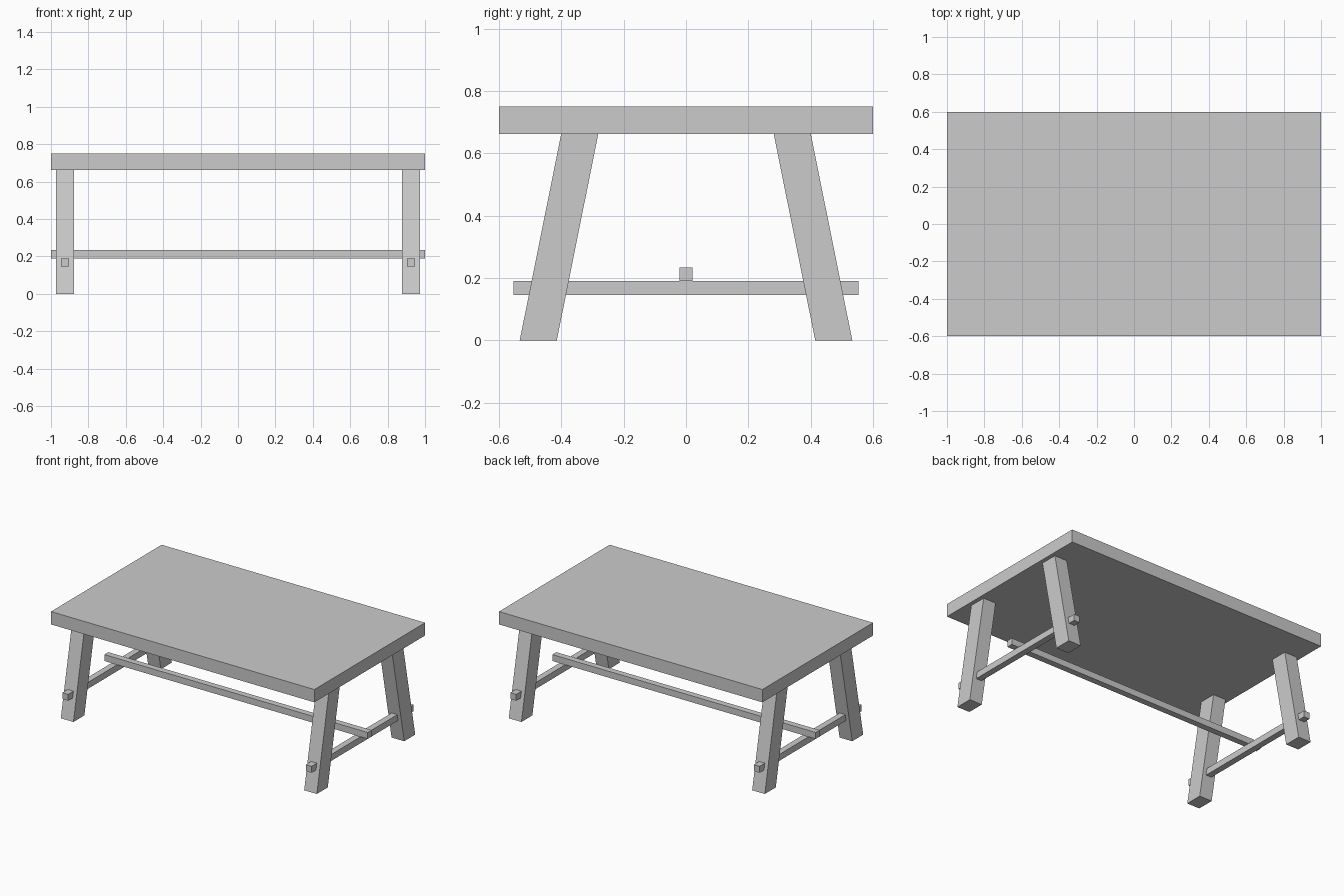
import bpy

cube = bpy.data.objects.get("Cube")
if cube:
    bpy.data.objects.remove(cube, do_unlink=True)

# Plain grey finish
grey = bpy.data.materials.new("plain_grey")
grey.use_nodes = True
colour = (0.6, 0.6, 0.6, 1)
grey.diffuse_color = colour
grey.node_tree.nodes["Principled BSDF"].inputs["Base Color"].default_value = colour


def beam(name, x, y, z, shift=0):
    """Box from (min, max) ranges; shift slides its top end along y."""
    verts = [(px, py + (shift if pz == z[1] else 0), pz)
             for pz in z for px, py in
             ((x[0], y[0]), (x[1], y[0]), (x[1], y[1]), (x[0], y[1]))]
    faces = [(3, 2, 1, 0), (4, 5, 6, 7)]
    faces += [(i, (i + 1) % 4, (i + 1) % 4 + 4, i + 4) for i in range(4)]
    mesh = bpy.data.meshes.new(name)
    mesh.from_pydata(verts, [], faces)
    mesh.materials.append(grey)
    obj = bpy.data.objects.new(name, mesh)
    bpy.context.collection.objects.link(obj)
    return obj


def span(centre, width):
    return (centre - width / 2, centre + width / 2)


# Table top
TOP_BOTTOM = 0.662
beam("table_top", (-1, 1), (-0.6, 0.6), (TOP_BOTTOM, 0.75))

# Splayed legs and the cross rail joining each pair
LEG_X, LEG_Y, LEAN = 0.924, 0.474, 0.133
for side, sx in (("right", -1), ("left", 1)):
    for end, sy in (("front", -1), ("back", 1)):
        beam(f"{end}_{side}_leg", span(sx * LEG_X, 0.096),
             span(sy * LEG_Y, 0.119), (0, TOP_BOTTOM), -sy * LEAN)
    beam(f"{side}_cross_rail", span(sx * LEG_X, 0.043),
         (-0.553, 0.553), (0.146, 0.19))

# Long rail resting on the cross rails
beam("long_rail", (-1, 1), span(0, 0.043), (0.19, 0.234))
